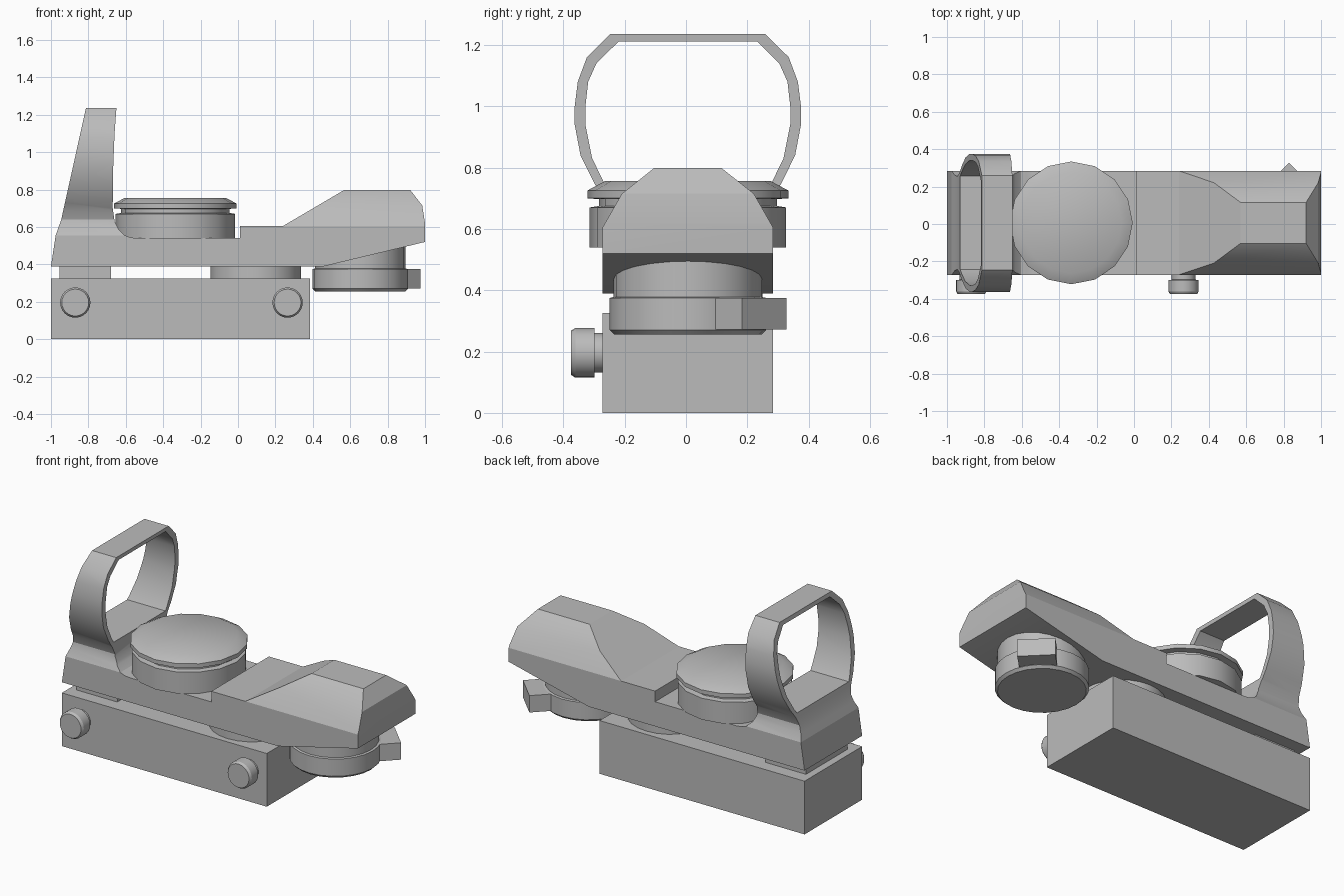
import bpy, bmesh, math
from mathutils import Matrix

if "Cube" in bpy.data.objects:
    bpy.data.objects.remove(bpy.data.objects["Cube"])

CY = 0.006  # centre line of the sight in y
grey = bpy.data.materials.new("grey")
grey.diffuse_color = (0.5, 0.5, 0.5, 1)
grey.use_nodes = True
grey.node_tree.nodes["Principled BSDF"].inputs["Base Color"].default_value = grey.diffuse_color


def finish(name, bm, angle=30):
    bmesh.ops.recalc_face_normals(bm, faces=bm.faces)
    me = bpy.data.meshes.new(name)
    bm.to_mesh(me)
    bm.free()
    me.materials.append(grey)
    ob = bpy.data.objects.new(name, me)
    bpy.context.collection.objects.link(ob)
    smooth(ob, angle)
    return ob


def smooth(ob, angle):
    bpy.ops.object.select_all(action='DESELECT')
    ob.select_set(True)
    bpy.context.view_layer.objects.active = ob
    bpy.ops.object.shade_smooth_by_angle(angle=math.radians(angle))


def prism(name, pts, axis, a, b):
    """Extrude an outline of (x, z) along y, or of (y, z) along x."""
    bm = bmesh.new()
    rings = []
    for d in (a, b):
        rings.append([bm.verts.new((p, d, z) if axis == 'y' else (d, p + CY, z)) for p, z in pts])
    bm.faces.new(rings[0])
    bm.faces.new(rings[1][::-1])
    for i in range(len(pts)):
        j = (i + 1) % len(pts)
        bm.faces.new((rings[0][i], rings[0][j], rings[1][j], rings[1][i]))
    return finish(name, bm)


def mirrored(half):
    return half + [(-y, z) for y, z in reversed(half)]


def cut(ob, tool, op, angle):
    mod = ob.modifiers.new("cut", 'BOOLEAN')
    mod.operation, mod.object, mod.solver = op, tool, 'EXACT'
    bpy.ops.object.select_all(action='DESELECT')
    bpy.context.view_layer.objects.active = ob
    ob.select_set(True)
    bpy.ops.object.modifier_apply(modifier=mod.name)
    bpy.data.objects.remove(tool)
    smooth(ob, angle)


def lathe(name, prof, loc, sides=24, rot=None):
    """Closed round part from (radius, height) pairs."""
    bm = bmesh.new()
    rings = [[bm.verts.new((r * math.cos(2 * math.pi * k / sides),
                            r * math.sin(2 * math.pi * k / sides), h))
              for k in range(sides)] for r, h in prof]
    bm.faces.new(rings[0])
    bm.faces.new(rings[-1])
    for lo, hi in zip(rings, rings[1:]):
        for k in range(sides):
            m = (k + 1) % sides
            bm.faces.new((lo[k], lo[m], hi[m], hi[k]))
    mat = Matrix.Translation(loc) @ (rot or Matrix())
    bmesh.ops.transform(bm, matrix=mat, verts=bm.verts)
    return finish(name, bm)


def box(name, x0, x1, y0, y1, z0, z1):
    return prism(name, [(x0, z0), (x1, z0), (x1, z1), (x0, z1)], 'y', y0, y1)


# Rail clamp and the two mounts above it
box("rail_clamp", -1, 0.385, CY - 0.278, CY + 0.278, 0, 0.325)
box("rear_mount", -0.955, -0.68, CY - 0.2, CY + 0.2, 0.32, 0.395)
lathe("front_mount", [(0.243, 0.32), (0.243, 0.395)], (0.095, CY, 0))

# Main body: end section trimmed by the side outline
body = prism("body", mirrored([(0.278, 0.3), (0.278, 0.605), (0.215, 0.715), (0.108, 0.8)]),
             'x', -1.1, 1.1)
side = prism("side_outline", [
    (-1, 0.39), (0.46, 0.39), (1, 0.52), (1, 0.62), (0.985, 0.715), (0.92, 0.799),
    (0.57, 0.799), (0.24, 0.605), (0.01, 0.605), (0.01, 0.54), (-0.54, 0.54),
    (-0.575, 0.544), (-0.605, 0.555), (-0.975, 0.555)], 'y', -0.5, 0.5)
cut(body, side, 'INTERSECT', 25)

# Lens hood with its flared neck, hollowed and trimmed to the leaning side outline
hood = prism("lens_hood", mirrored([
    (0.278, 0.555), (0.256, 0.6), (0.248, 0.64), (0.266, 0.69), (0.303, 0.745),
    (0.35, 0.84), (0.369, 0.94), (0.369, 1.0), (0.359, 1.08), (0.329, 1.16),
    (0.253, 1.235)]), 'x', -1.1, -0.5)
opening = prism("hood_opening", mirrored([
    (0.25, 0.712), (0.268, 0.74), (0.312, 0.83), (0.334, 0.94), (0.334, 1.0),
    (0.325, 1.08), (0.298, 1.14), (0.226, 1.211)]), 'x', -1.2, -0.4)
cut(hood, opening, 'DIFFERENCE', 30)
lean = prism("hood_outline", [
    (-0.985, 0.5), (-0.975, 0.555), (-0.945, 0.64), (-0.81, 1.25), (-0.649, 1.25),
    (-0.66, 1.1), (-0.668, 0.9), (-0.67, 0.7), (-0.66, 0.63), (-0.637, 0.585),
    (-0.605, 0.555), (-0.58, 0.5)], 'y', -0.6, 0.6)
cut(hood, lean, 'INTERSECT', 30)

# Top turret
lathe("turret", [(0.32, 0.539), (0.32, 0.67), (0.29, 0.675), (0.29, 0.697),
                 (0.328, 0.70), (0.328, 0.725), (0.27, 0.756)], (-0.335, CY, 0), 16)

# Battery cap under the front, with its grip tab
lathe("battery_cap", [(0.24, 0.255), (0.255, 0.27), (0.255, 0.375), (0.242, 0.378),
                      (0.242, 0.5)], (0.653, CY, 0))
tab = box("cap_tab", 0.18, 0.352, -0.103, 0.103, 0.272, 0.375)
tab.data.transform(Matrix.Translation((0.653, CY, 0)) @ Matrix.Rotation(math.pi / 4, 4, 'Z'))

# Clamp screws on the front side
for n, x in (("rear_screw", -0.87), ("front_screw", 0.265)):
    lathe(n, [(0.064, 0), (0.064, 0.035), (0.081, 0.036), (0.081, 0.098), (0.072, 0.112)],
          (x, -0.263, 0.196), 24, Matrix.Rotation(math.pi / 2, 4, 'X'))
